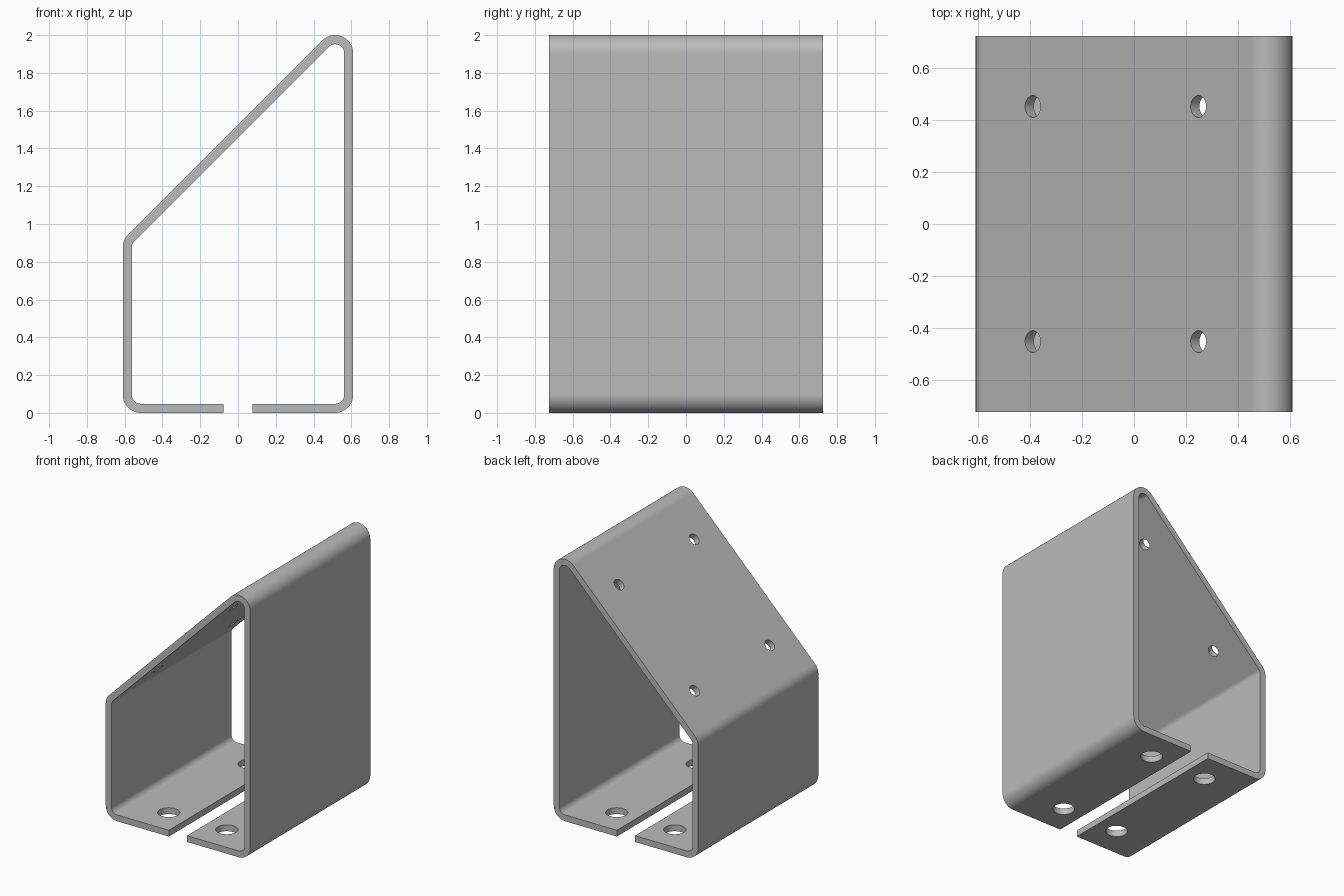
import bpy, bmesh
from math import radians, cos, sin, pi
from mathutils import Vector

if "Cube" in bpy.data.objects:
    bpy.data.objects.remove(bpy.data.objects["Cube"], do_unlink=True)

WIDTH, HALF_X, HEIGHT = 1.448, 0.61, 2.0
THICK, BEND, GAP = 0.048, 0.096, 0.077
STEPS_PER_TURN = 64

steel = bpy.data.materials.new("plain grey steel")
steel.use_nodes = True
grey = (0.5, 0.5, 0.5, 1)
steel.diffuse_color = grey
steel.node_tree.nodes["Principled BSDF"].inputs["Base Color"].default_value = grey

# Bend centres with their start and end angles, following the strip round
cx = HALF_X - BEND
top = HEIGHT - BEND
bends = [(cx, BEND, -90, 0), (cx, top, 0, 135),
         (-cx, top - 2 * cx, 135, 180), (-cx, BEND, 180, 270)]

# Outer and inner outline of the bent strip
outline = [((GAP, 0), (GAP, THICK))]
for x, z, a0, a1 in bends:
    steps = round((a1 - a0) / 360 * STEPS_PER_TURN)
    for i in range(steps + 1):
        a = radians(a0 + (a1 - a0) * i / steps)
        outline.append(tuple((x + r * cos(a), z + r * sin(a))
                             for r in (BEND, BEND - THICK)))
outline.append(((-GAP, 0), (-GAP, THICK)))

# Folded plate, extruded from front to back
bm = bmesh.new()
rows = [[bm.verts.new((x, -WIDTH / 2, z)) for x, z in pair] for pair in outline]
strip = [bm.faces.new((a[0], b[0], b[1], a[1])) for a, b in zip(rows, rows[1:])]
geom = bmesh.ops.extrude_face_region(bm, geom=strip, use_keep_orig=True)["geom"]
bmesh.ops.translate(bm, vec=(0, WIDTH, 0),
                    verts=[g for g in geom if isinstance(g, bmesh.types.BMVert)])
bmesh.ops.recalc_face_normals(bm, faces=bm.faces)
mesh = bpy.data.meshes.new("folded_bracket")
bm.to_mesh(mesh)
bm.free()
mesh.materials.append(steel)
bracket = bpy.data.objects.new("folded_bracket", mesh)
bpy.context.collection.objects.link(bracket)


def add_cutter(cutter, centre, radius, axis):
    """Add one hole-shaped cylinder to the cutter mesh."""
    turn = Vector((0, 0, 1)).rotation_difference(Vector(axis)).to_matrix().to_4x4()
    turn.translation = centre
    bmesh.ops.create_cone(cutter, cap_ends=True, segments=32, radius1=radius,
                          radius2=radius, depth=THICK * 4, matrix=turn)


# Holes: small ones through the slope, large ones through the two feet
cutter = bmesh.new()
slope_rise = top - cx + BEND * 2 ** 0.5
for side in (-1, 1):
    for x in (-0.39, 0.248):
        add_cutter(cutter, (x, side * 0.453, x + slope_rise), 0.042, (-1, 0, 1))
    for x in (-0.245, 0.245):
        add_cutter(cutter, (x, side * 0.485, THICK / 2), 0.077, (0, 0, 1))
cut_mesh = bpy.data.meshes.new("hole_cutter")
cutter.to_mesh(cut_mesh)
cutter.free()
cut_mesh.materials.append(steel)
holes = bpy.data.objects.new("hole_cutter", cut_mesh)
bpy.context.collection.objects.link(holes)
holes.hide_render = True

bpy.ops.object.select_all(action="DESELECT")
bracket.select_set(True)
bpy.context.view_layer.objects.active = bracket
drill = bracket.modifiers.new("drill holes", "BOOLEAN")
drill.operation = "DIFFERENCE"
drill.solver = "EXACT"
drill.object = holes
bpy.ops.object.modifier_apply(modifier=drill.name)
bpy.data.objects.remove(holes, do_unlink=True)

# Smooth bends, crisp cut edges, flat panels
bpy.ops.object.shade_smooth_by_angle(angle=radians(30))
weighted = bracket.modifiers.new("flat panels", "WEIGHTED_NORMAL")
weighted.keep_sharp = True
